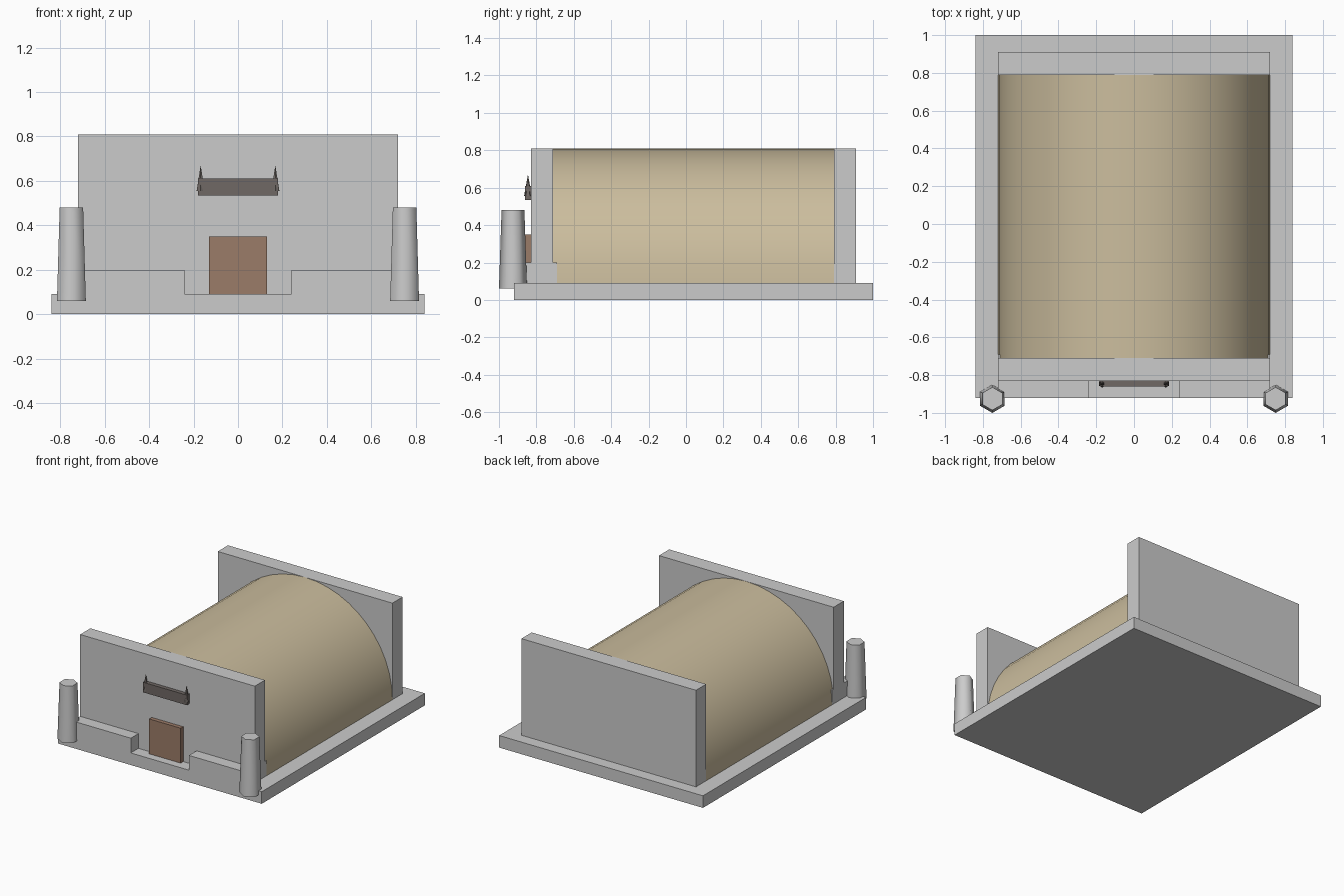
import bpy, bmesh, math

if "Cube" in bpy.data.objects:
    bpy.data.objects.remove(bpy.data.objects["Cube"])


def material(name, color):
    m = bpy.data.materials.new(name)
    m.diffuse_color = (*color, 1)
    m.use_nodes = True
    m.node_tree.nodes["Principled BSDF"].inputs["Base Color"].default_value = m.diffuse_color
    return m


TAN = material("tan_roof", (0.60, 0.51, 0.34))
BROWN = material("brown_door", (0.33, 0.20, 0.14))
DARK = material("dark_metal", (0.16, 0.14, 0.13))


def box(name, x, y, z, mat=None):
    bpy.ops.mesh.primitive_cube_add(
        size=1, location=(sum(x) / 2, sum(y) / 2, sum(z) / 2))
    ob = bpy.context.object
    ob.name = name
    ob.scale = (x[1] - x[0], y[1] - y[0], z[1] - z[0])
    bpy.ops.object.transform_apply(location=False, rotation=False, scale=True)
    if mat:
        ob.data.materials.append(mat)
    return ob


def cone(name, sides, r1, r2, x, y, z, mat=None, turn=0):
    bpy.ops.mesh.primitive_cone_add(
        vertices=sides, radius1=r1, radius2=r2, depth=z[1] - z[0],
        location=(x, y, sum(z) / 2), rotation=(0, 0, turn))
    ob = bpy.context.object
    ob.name = name
    if mat:
        ob.data.materials.append(mat)
    return ob


# base slab and end walls
box("base_slab", (-0.84, 0.84), (-0.92, 1.0), (0, 0.09))
box("front_wall", (-0.72, 0.72), (-0.83, -0.71), (0.09, 0.81))
box("back_wall", (-0.72, 0.72), (0.79, 0.91), (0.09, 0.81))

# barrel vault: half-circle profile swept along y
bm = bmesh.new()
n, r = 24, 0.72
arc = [(r * math.cos(math.pi * i / n), r * math.sin(math.pi * i / n) + 0.09)
       for i in range(n + 1)]
face = bm.faces.new([bm.verts.new((x, -0.71, z)) for x, z in arc])
ext = bmesh.ops.extrude_face_region(bm, geom=[face])
bmesh.ops.translate(bm, vec=(0, 1.5, 0), verts=[
    g for g in ext["geom"] if isinstance(g, bmesh.types.BMVert)])
bmesh.ops.recalc_face_normals(bm, faces=bm.faces)
me = bpy.data.meshes.new("barrel_vault")
bm.to_mesh(me)
bm.free()
me.materials.append(TAN)
vault = bpy.data.objects.new("barrel_vault", me)
bpy.context.collection.objects.link(vault)
bpy.ops.object.select_all(action="DESELECT")
vault.select_set(True)
bpy.context.view_layer.objects.active = vault
bpy.ops.object.shade_smooth_by_angle(angle=math.radians(40))

# door and lintel
box("door", (-0.13, 0.13), (-0.86, -0.83), (0.09, 0.35), BROWN)
box("lintel", (-0.18, 0.18), (-0.86, -0.83), (0.535, 0.61), DARK)

# mirrored parts: low plinths, corner posts, lintel spikes
for s, side in ((-1, "left"), (1, "right")):
    box("plinth_" + side, sorted((s * 0.24, s * 0.72)), (-0.92, -0.69), (0.09, 0.2))
    cone("post_" + side, 6, 0.075, 0.061, s * 0.75, -0.925, (0.06, 0.48))
    bpy.ops.object.shade_smooth_by_angle(angle=math.radians(65))
    cone("spike_" + side, 6, 0.021, 0, s * 0.168, -0.845, (0.555, 0.67), DARK)
